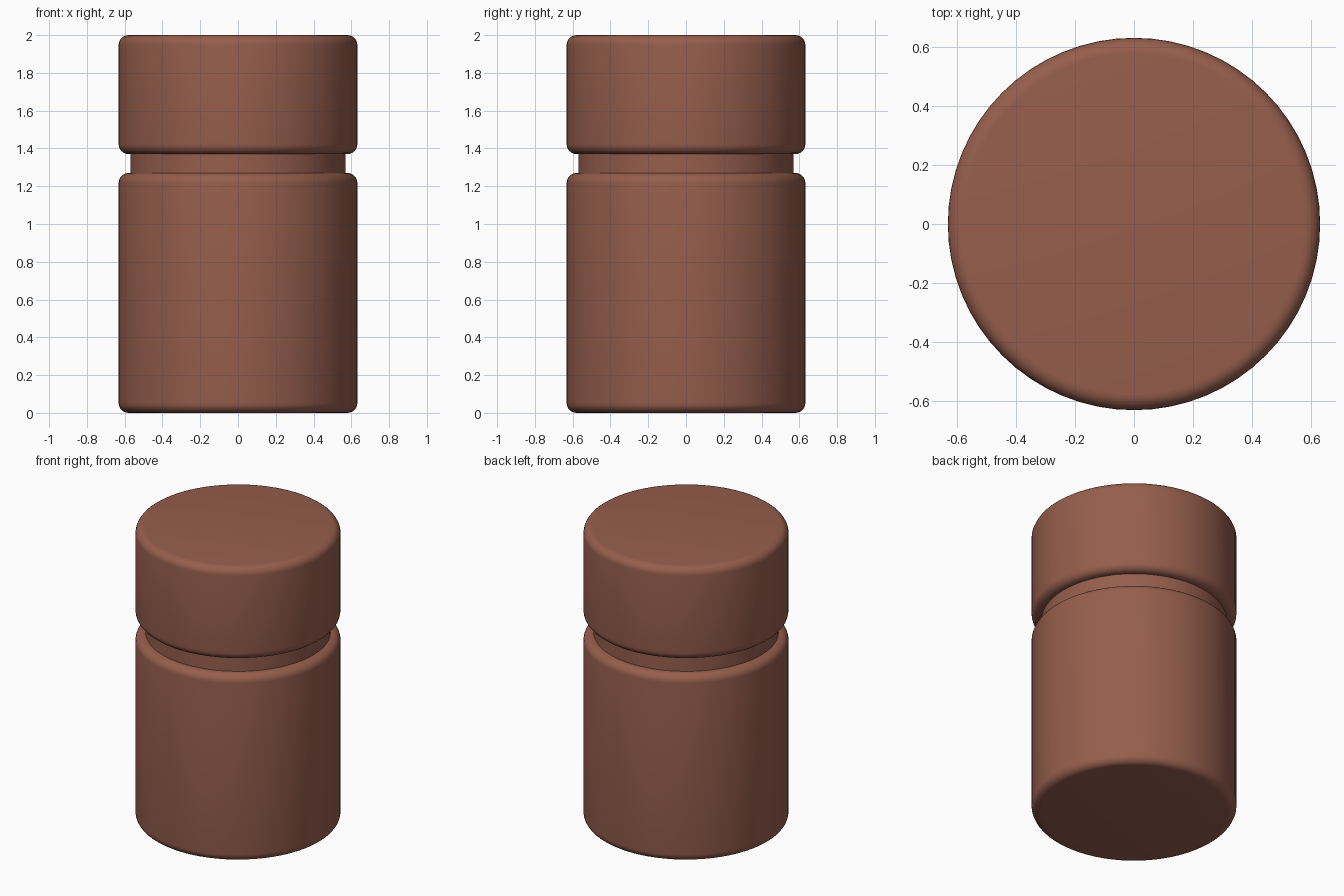
import bpy, bmesh, math

if "Cube" in bpy.data.objects:
    bpy.data.objects.remove(bpy.data.objects["Cube"])

mat = bpy.data.materials.new("reddish brown")
mat.diffuse_color = (0.305, 0.112, 0.074, 1)
mat.use_nodes = True
mat.node_tree.nodes["Principled BSDF"].inputs["Base Color"].default_value = mat.diffuse_color

SEG = 64


def lathe(name, profile):
    """Spin an (r, z) profile around z; the ends are closed with flat discs."""
    bm = bmesh.new()
    rings = []
    for r, z in profile:
        rings.append([bm.verts.new((r * math.cos(2 * math.pi * i / SEG),
                                    r * math.sin(2 * math.pi * i / SEG), z))
                      for i in range(SEG)])
    for a, b in zip(rings, rings[1:]):
        for i in range(SEG):
            j = (i + 1) % SEG
            bm.faces.new((a[i], a[j], b[j], b[i]))
    bm.faces.new(rings[0][::-1])
    bm.faces.new(rings[-1])
    mesh = bpy.data.meshes.new(name)
    bm.to_mesh(mesh)
    bm.free()
    mesh.materials.append(mat)
    ob = bpy.data.objects.new(name, mesh)
    bpy.context.collection.objects.link(ob)
    bpy.ops.object.select_all(action='DESELECT')
    ob.select_set(True)
    bpy.context.view_layer.objects.active = ob
    bpy.ops.object.shade_smooth_by_angle(angle=math.radians(35))
    return ob


def rounded(r, z0, z1, b, n=6):
    """Profile of a cylinder with rounded rims."""
    arc = [math.pi / 2 * k / n for k in range(n + 1)]
    low = [(r - b + b * math.sin(t), z0 + b - b * math.cos(t)) for t in arc]
    high = [(r - b + b * math.cos(t), z1 - b + b * math.sin(t)) for t in arc]
    return low + high


# jar body, neck between body and lid, lid
lathe("jar_body", rounded(0.632, 0.0, 1.27, 0.053))
lathe("neck", [(0.57, 1.25), (0.57, 1.39)])
lathe("lid", rounded(0.632, 1.37, 2.0, 0.053))
